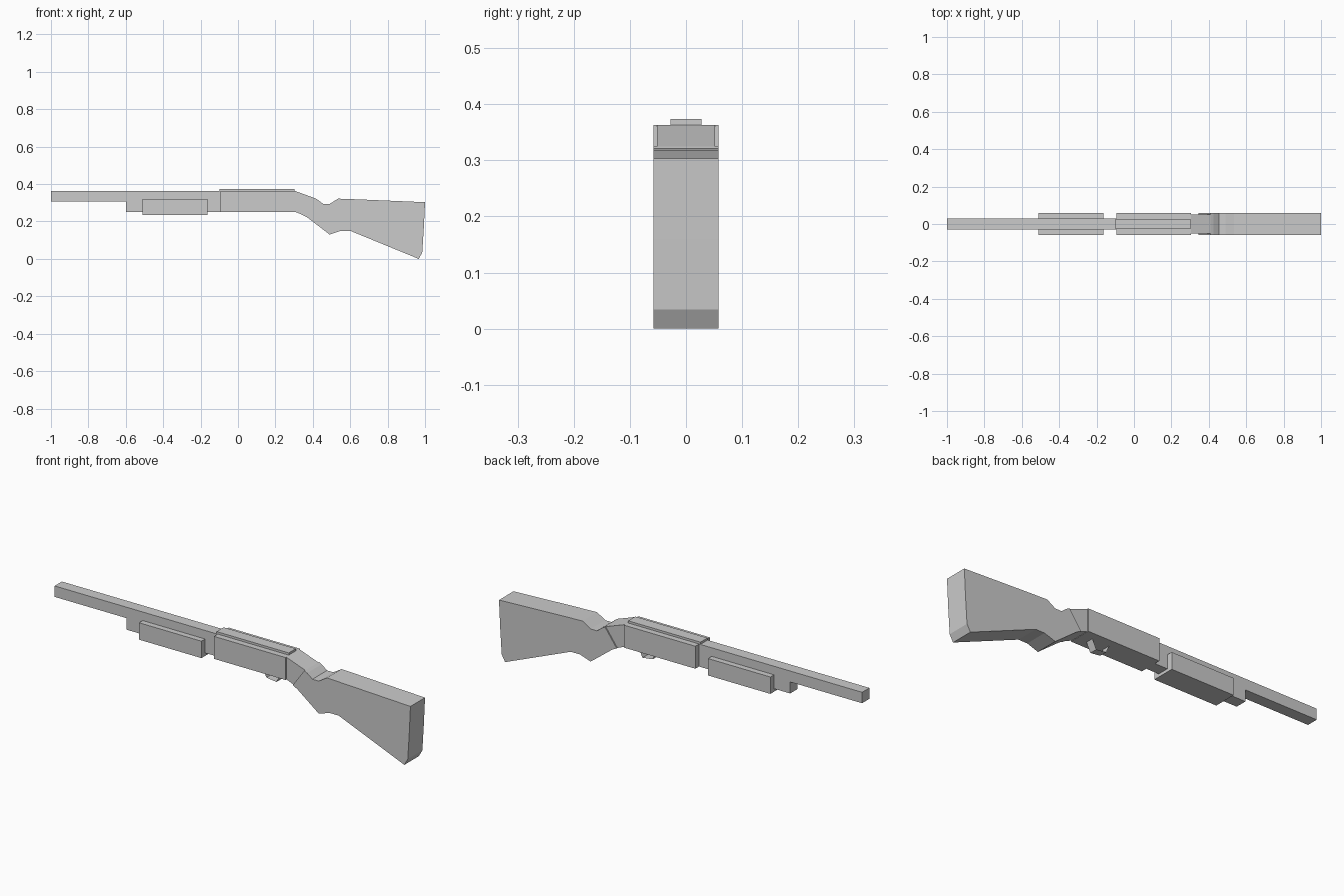
import bpy

if "Cube" in bpy.data.objects:
    bpy.data.objects.remove(bpy.data.objects["Cube"])


def mesh_object(name, verts, faces):
    mesh = bpy.data.meshes.new(name)
    mesh.from_pydata(verts, [], faces)
    mesh.update()
    obj = bpy.data.objects.new(name, mesh)
    bpy.context.collection.objects.link(obj)
    return obj


def extrude(name, profile, half):
    """Side profile (x, z), listed clockwise, given width along y."""
    n = len(profile)
    verts = [(x, y, z) for y in (-half, half) for x, z in profile]
    faces = [tuple(reversed(range(n))), tuple(range(n, 2 * n))]
    faces += [(i, (i + 1) % n, n + (i + 1) % n, n + i) for i in range(n)]
    return mesh_object(name, verts, faces)


def box(name, x0, x1, z0, z1, half):
    return extrude(name, [(x0, z0), (x0, z1), (x1, z1), (x1, z0)], half)


# Barrel, magazine tube and sliding fore-end
box("barrel", -1.0, -0.09, 0.308, 0.363, 0.029)
box("magazine_tube", -0.6, -0.09, 0.25, 0.308, 0.029)
box("fore_end", -0.51, -0.163, 0.235, 0.32, 0.058)

# Receiver with the raised strip on top
box("receiver", -0.093, 0.305, 0.25, 0.363, 0.058)
box("top_strip", -0.10, 0.302, 0.355, 0.374, 0.028)

# Slightly narrower neck between receiver and stock
extrude("neck", [(0.305, 0.252), (0.305, 0.363), (0.41, 0.325),
                 (0.345, 0.235)], 0.052)

# Shoulder stock with pistol grip
extrude("stock", [(0.345, 0.235), (0.41, 0.325), (0.425, 0.317),
                  (0.455, 0.294), (0.49, 0.294), (0.535, 0.322),
                  (0.645, 0.318), (1.0, 0.303), (0.993, 0.16),
                  (0.985, 0.034), (0.966, 0.0), (0.60, 0.15),
                  (0.55, 0.15), (0.49, 0.13), (0.37, 0.222)], 0.058)

# Trigger guard: a thin bent strip under the receiver
guard = [(0.155, 0.25), (0.172, 0.212), (0.228, 0.205), (0.25, 0.25)]
n = len(guard)
mesh_object("trigger_guard",
            [(x, y, z) for y in (-0.02, 0.02) for x, z in guard],
            [(i, n + i, n + i + 1, i + 1) for i in range(n - 1)])
